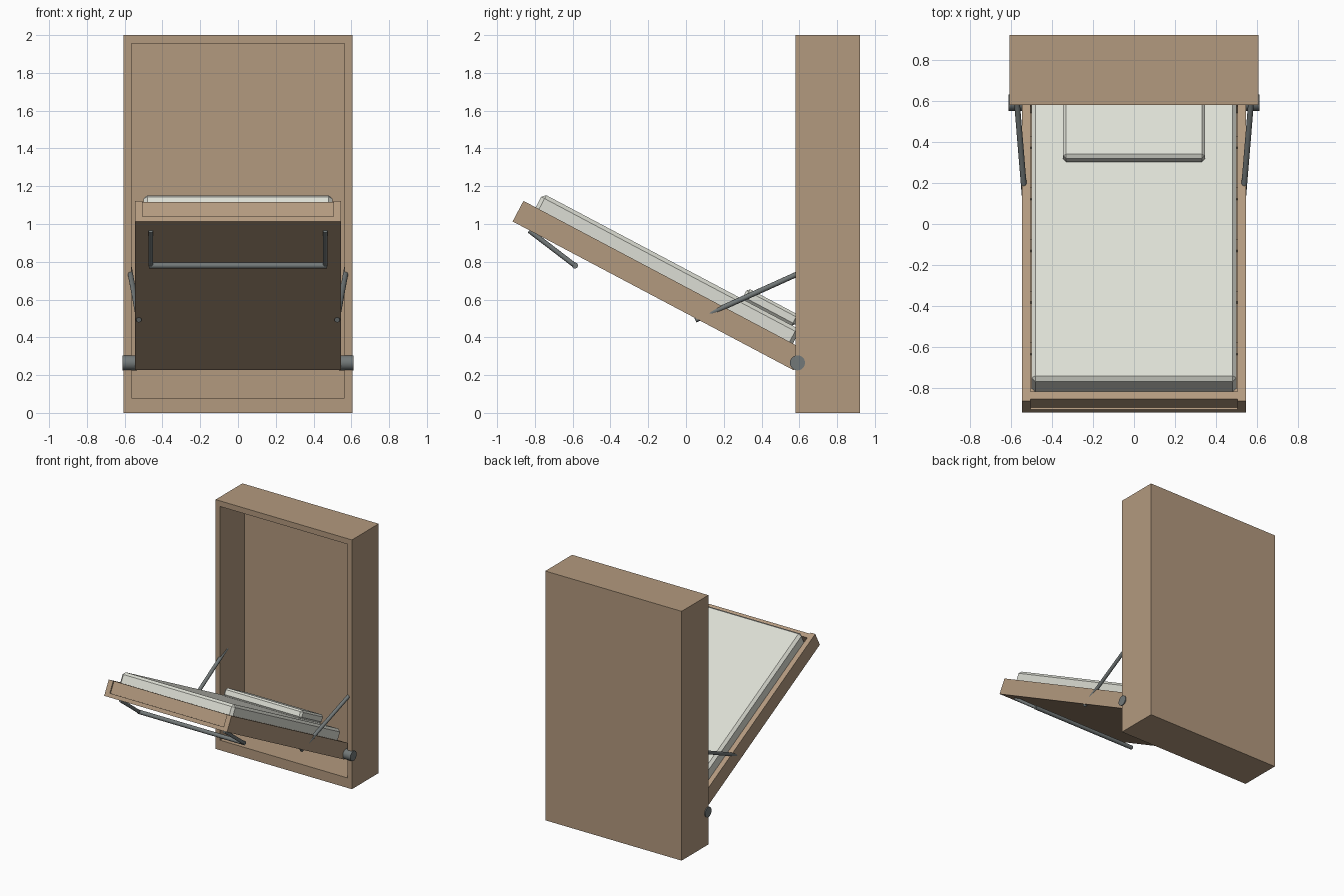
import bpy, math
from mathutils import Vector, Matrix

if "Cube" in bpy.data.objects:
    bpy.data.objects.remove(bpy.data.objects["Cube"])

def mat(name, c):
    m = bpy.data.materials.new(name)
    m.diffuse_color = (*c, 1)
    m.use_nodes = True
    m.node_tree.nodes["Principled BSDF"].inputs["Base Color"].default_value = m.diffuse_color
    return m

WOOD = mat("wood", (0.45, 0.32, 0.21))
CLOTH = mat("fabric", (0.72, 0.73, 0.66))
METAL = mat("metal", (0.17, 0.19, 0.19))

# Tilted bed frame: u runs from the hinge to the foot, w is up from the bed
PIVOT = Vector((0, 0.59, 0.265))
TILT = Matrix.Translation(PIVOT) @ Matrix.Rotation(math.radians(-27.9), 4, 'X')

def box(name, x, y, z, m, bevel=0):
    bpy.ops.mesh.primitive_cube_add(size=1)
    o = bpy.context.object
    o.name = name
    r = (x, y, z)
    size = [b - a for a, b in r]
    mid = [(a + b) / 2 for a, b in r]
    o.data.transform(Matrix.Translation(mid) @ Matrix.Diagonal((*size, 1)))
    o.data.materials.append(m)
    if bevel:
        b = o.modifiers.new("chamfer", 'BEVEL')
        b.width, b.segments = bevel, 1
    return o

def bed_box(name, x, u, w, m, bevel=0):
    o = box(name, x, (-u[1], -u[0]), w, m, bevel)
    o.matrix_world = TILT
    return o

def rod(name, a, b, r, n=16):
    a, b = Vector(a), Vector(b)
    d = b - a
    bpy.ops.mesh.primitive_cylinder_add(vertices=n, radius=r, depth=d.length, location=(a + b) / 2)
    o = bpy.context.object
    o.name = name
    o.rotation_euler = d.to_track_quat('Z', 'Y').to_euler()
    o.data.materials.append(METAL)
    bpy.ops.object.shade_smooth_by_angle()
    return o

# Cabinet
Y = (0.58, 0.92)
box("cabinet_bottom", (-0.565, 0.565), Y, (0, 0.08), WOOD)
box("cabinet_top", (-0.565, 0.565), Y, (1.955, 2), WOOD)
box("cabinet_back", (-0.565, 0.565), (0.89, 0.92), (0.08, 1.955), WOOD)
for s, side in ((-1, "left"), (1, "right")):
    xs = lambda a, b: tuple(sorted((s * a, s * b)))
    box(f"cabinet_side_{side}", xs(0.565, 0.605), Y, (0, 2), WOOD)
    # Side rails, hinges, lift struts and leg arms
    bed_box(f"bed_rail_{side}", xs(0.505, 0.545), (0, 1.683), (-0.014, 0.079), WOOD)
    rod(f"hinge_{side}", PIVOT + Vector((s * 0.535, 0, 0)), PIVOT + Vector((s * 0.612, 0, 0)), 0.04, 24)
    rod(f"strut_{side}", (s * 0.525, 0.05, 0.492), (s * 0.577, 0.68, 0.776), 0.014)
    rod(f"leg_arm_{side}", (s * 0.462, -0.83, 0.965), (s * 0.462, -0.588, 0.78), 0.013)
rod("leg_foot_bar", (-0.472, -0.588, 0.78), (0.472, -0.588, 0.78), 0.016)

# Bed base, end boards and slats
bed_box("bed_panel", (-0.545, 0.545), (0, 1.683), (-0.044, -0.014), WOOD)
bed_box("foot_board", (-0.505, 0.505), (1.632, 1.672), (-0.014, 0.079), WOOD)
bed_box("head_board", (-0.505, 0.505), (0.01, 0.05), (-0.014, 0.079), WOOD)
for i in range(5):
    u = 0.22 + 0.284 * i
    bed_box(f"slat_{i + 1}", (-0.505, 0.505), (u - 0.03, u + 0.03), (-0.005, 0.012), WOOD)

# Bedding
bed_box("mattress", (-0.5, 0.5), (0.069, 1.61), (0.012, 0.162), CLOTH, 0.02)
bed_box("pillow", (-0.345, 0.345), (0.105, 0.418), (0.16, 0.227), CLOTH, 0.015)
